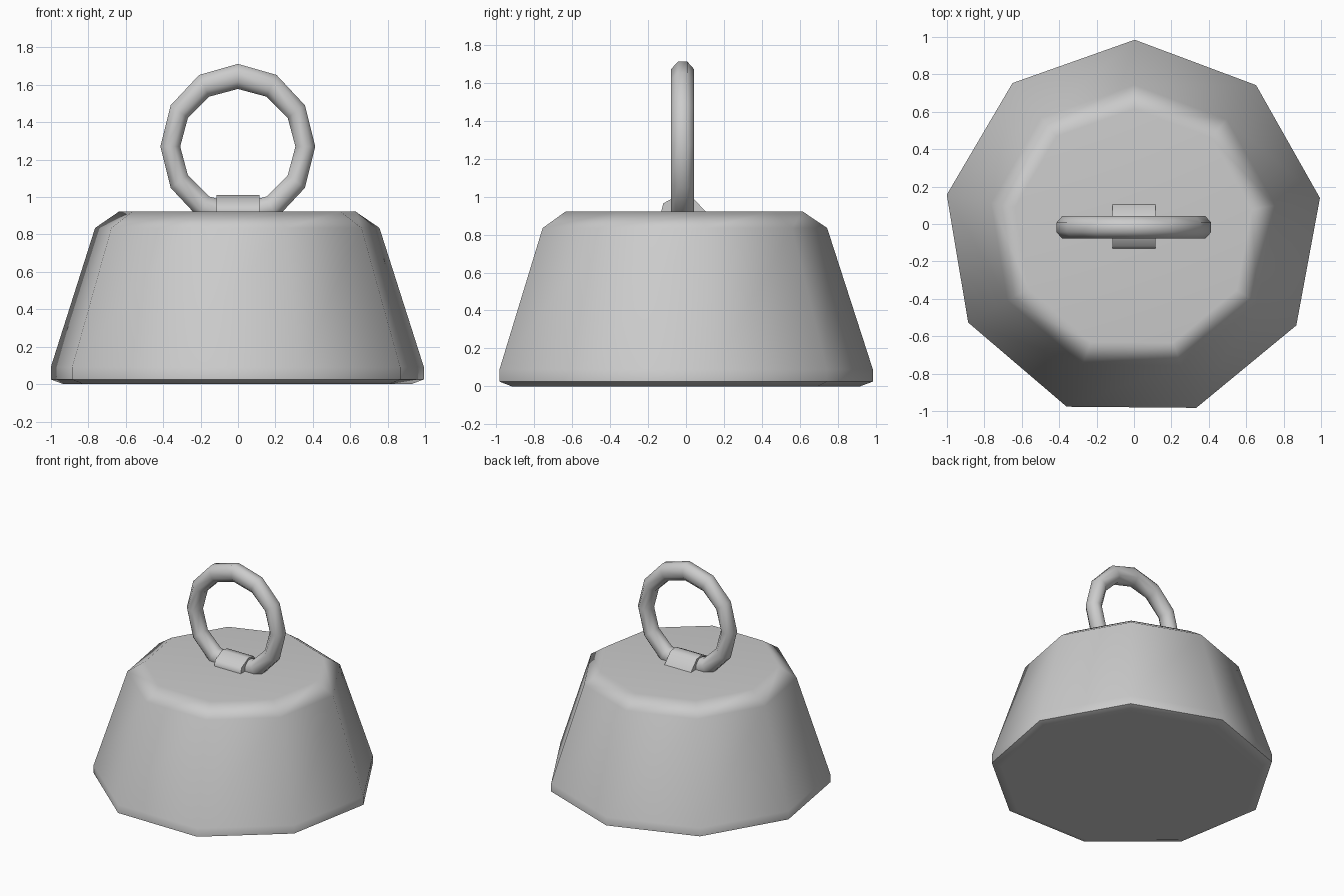
import bpy, bmesh
from math import sin, cos, pi, radians

if "Cube" in bpy.data.objects:
    bpy.data.objects.remove(bpy.data.objects["Cube"])


def finish(name, bm, angle):
    """Turn a bmesh into a smooth-shaded object with crisp edges above the angle."""
    bmesh.ops.recalc_face_normals(bm, faces=bm.faces)
    mesh = bpy.data.meshes.new(name)
    bm.to_mesh(mesh)
    bm.free()
    obj = bpy.data.objects.new(name, mesh)
    bpy.context.collection.objects.link(obj)
    bpy.ops.object.select_all(action='DESELECT')
    obj.select_set(True)
    bpy.context.view_layer.objects.active = obj
    bpy.ops.object.shade_smooth_by_angle(angle=radians(angle))
    mod = obj.modifiers.new("weighted", 'WEIGHTED_NORMAL')
    mod.keep_sharp = True
    return obj


def bridge(bm, a, b):
    for i in range(len(a)):
        j = (i + 1) % len(a)
        bm.faces.new((a[i], a[j], b[j], b[i]))


# Weight body: nine-sided tapered block with chamfered rims (radius, height)
bm = bmesh.new()
rings = []
for r, z in [(0.945, 0), (1.013, 0.025), (1.013, 0.09), (0.772, 0.835), (0.643, 0.922)]:
    angles = [radians(89.5) + i * 2 * pi / 9 for i in range(9)]
    rings.append([bm.verts.new((r * cos(t) - 0.005, r * sin(t) - 0.028, z)) for t in angles])
for low, high in zip(rings, rings[1:]):
    bridge(bm, low, high)
bm.faces.new(rings[0][::-1])
bm.faces.new(rings[-1])
finish("weight_body", bm, 50)

# Lifting ring: upright twelve-sided torus, slightly taller than wide
bm = bmesh.new()
rings = []
for i in range(12):
    t = i * 2 * pi / 12
    section = []
    for j in range(8):
        p = (j + 0.5) * 2 * pi / 8
        out, side = cos(p) / cos(pi / 8), sin(p) / cos(pi / 8)
        section.append(bm.verts.new(((0.361 + 0.053 * out) * cos(t) - 0.001,
                                     0.060 * side - 0.018,
                                     1.27 + (0.375 + 0.067 * out) * sin(t))))
    rings.append(section)
for i in range(12):
    bridge(bm, rings[i], rings[(i + 1) % 12])
finish("lifting_ring", bm, 60)

# Ring clamp: rounded strap over the bottom of the ring
bm = bmesh.new()
profile = [(-0.13, 0.88), (-0.13, 0.925), (-0.12, 0.965), (-0.035, 1.01),
           (0.03, 1.0), (0.105, 0.92), (0.105, 0.88)]
left, right = [[bm.verts.new((x, y, z)) for y, z in profile] for x in (-0.115, 0.115)]
bridge(bm, left, right)
bm.faces.new(left)
bm.faces.new(right[::-1])
finish("ring_clamp", bm, 60)
